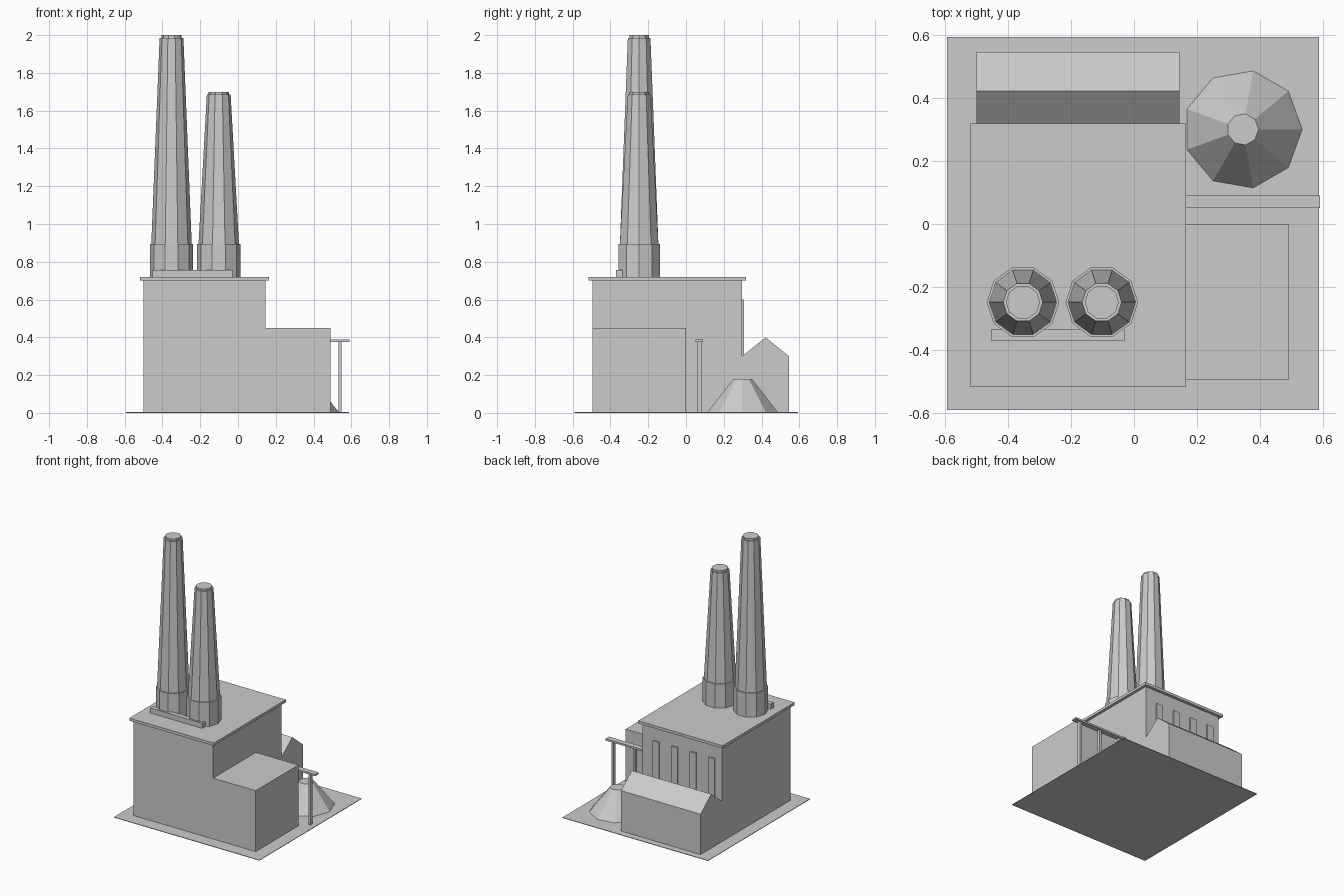
import bpy, bmesh, math

if "Cube" in bpy.data.objects:
    bpy.data.objects.remove(bpy.data.objects["Cube"])

grey = bpy.data.materials.new("concrete_grey")
grey.diffuse_color = (0.6, 0.6, 0.6, 1)
grey.use_nodes = True
grey.node_tree.nodes["Principled BSDF"].inputs["Base Color"].default_value = grey.diffuse_color


def finish(bm, name):
    bmesh.ops.recalc_face_normals(bm, faces=bm.faces)
    mesh = bpy.data.meshes.new(name)
    bm.to_mesh(mesh)
    bm.free()
    mesh.materials.append(grey)
    obj = bpy.data.objects.new(name, mesh)
    bpy.context.collection.objects.link(obj)
    return obj


def box(name, x0, x1, y0, y1, z0, z1):
    bm = bmesh.new()
    bmesh.ops.create_cube(bm, size=1)
    for v in bm.verts:
        v.co = ((x0 + x1) / 2 + v.co.x * (x1 - x0),
                (y0 + y1) / 2 + v.co.y * (y1 - y0),
                (z0 + z1) / 2 + v.co.z * (z1 - z0))
    return finish(bm, name)


def stack(name, x, y, sides, rings):
    """Closed faceted tower through (radius, height) rings."""
    bm = bmesh.new()
    loops = []
    for r, z in rings:
        loops.append([bm.verts.new((x + r * math.cos(2 * math.pi * i / sides),
                                    y + r * math.sin(2 * math.pi * i / sides), z))
                      for i in range(sides)])
    for a, b in zip(loops, loops[1:]):
        for i in range(sides):
            j = (i + 1) % sides
            bm.faces.new((a[i], a[j], b[j], b[i]))
    bm.faces.new(loops[0][::-1])
    bm.faces.new(loops[-1])
    return finish(bm, name)


# Ground plate and main buildings
box("ground_plate", -0.593, 0.587, -0.59, 0.593, 0, 0.004)
box("main_hall", -0.5, 0.145, -0.495, 0.297, 0, 0.70)
box("hall_roof", -0.52, 0.165, -0.515, 0.318, 0.70, 0.72)
box("side_annex", 0.145, 0.49, -0.495, 0.0, 0, 0.45)

# Gabled shed at the back
bm = bmesh.new()
profile = [(0.297, 0), (0.545, 0), (0.545, 0.30), (0.421, 0.40), (0.297, 0.30)]
face = bm.faces.new([bm.verts.new((-0.5, y, z)) for y, z in profile])
ext = bmesh.ops.extrude_face_region(bm, geom=[face], use_keep_orig=True)
for v in ext["geom"]:
    if isinstance(v, bmesh.types.BMVert):
        v.co.x = 0.145
finish(bm, "gabled_shed")

# Tall window panels on the back wall
for i in range(4):
    x = -0.42 + 0.15 * i
    box(f"window_{i + 1}", x - 0.025, x + 0.025, 0.29, 0.307, 0.30, 0.60)

# Chimneys: wide base, tapered shaft, narrow lip
for name, x, top in (("tall_chimney", -0.352, 2.0), ("short_chimney", -0.102, 1.70)):
    stack(name, x, -0.248, 10, [(0.115, 0.72), (0.115, 0.895), (0.107, 0.895),
                                (0.063, top - 0.014), (0.054, top - 0.014), (0.054, top)])

# Low duct in front of the chimneys
box("roof_duct", -0.453, -0.03, -0.37, -0.335, 0.72, 0.757)

# Coal heap
stack("coal_heap", 0.345, 0.30, 9, [(0.19, 0.002), (0.05, 0.18)])

# Conveyor on posts
box("conveyor_beam", 0.145, 0.59, 0.05, 0.09, 0.375, 0.388)
for i, x in enumerate((0.19, 0.365, 0.54)):
    box(f"conveyor_post_{i + 1}", x - 0.008, x + 0.008, 0.058, 0.082, 0, 0.375)
